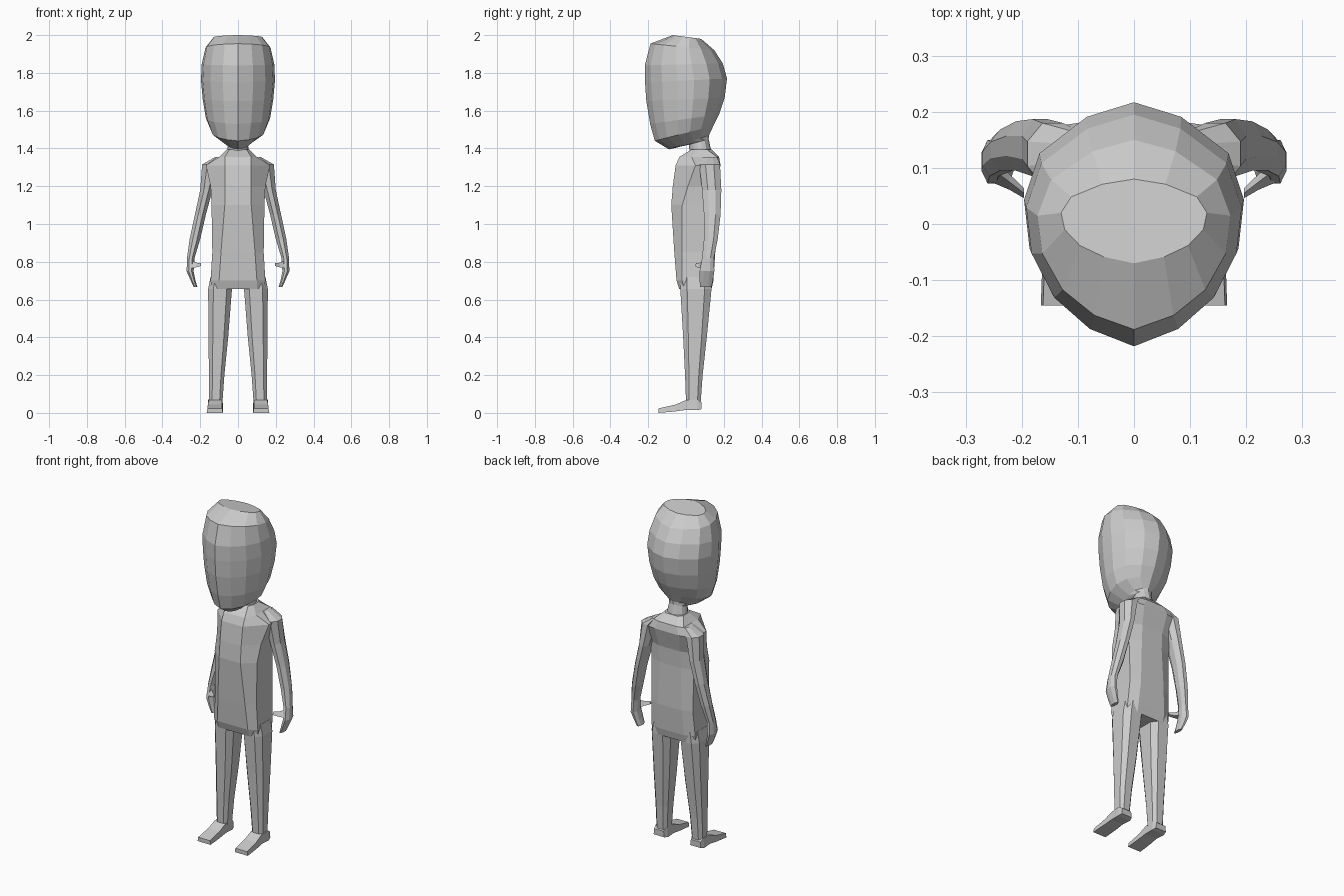
import bpy, bmesh

grey = bpy.data.materials.new("plain grey")
grey.diffuse_color = (0.6, 0.6, 0.6, 1)


def loft(name, rings, mirror=False):
    """Skin a list of equal-length point rings, closing both ends."""
    bm = bmesh.new()
    loops = [[bm.verts.new(p) for p in r] for r in rings]
    n = len(loops[0])
    for a, b in zip(loops, loops[1:]):
        for i in range(n):
            j = (i + 1) % n
            bm.faces.new((a[i], a[j], b[j], b[i]))
    bm.faces.new(loops[0])
    bm.faces.new(loops[-1])
    bmesh.ops.recalc_face_normals(bm, faces=bm.faces)
    me = bpy.data.meshes.new(name)
    bm.to_mesh(me)
    bm.free()
    me.materials.append(grey)
    ob = bpy.data.objects.new(name, me)
    bpy.context.collection.objects.link(ob)
    if mirror:
        ob.modifiers.new("mirror", 'MIRROR').use_mirror_merge = False
    return ob


# Head and neck: one egg-shaped outline, scaled and tilted per ring
HALF = [(0, 0), (.41, .075), (.74, .21), (.95, .4), (1, .6), (.86, .79), (.43, .94), (0, 1)]
OUTLINE = HALF + [(-x, t) for x, t in HALF[-2:0:-1]]


def head_ring(w, yf, yb, zf, zb):
    return [(w * u, yf + (yb - yf) * t, zf + (zb - zf) * t) for u, t in OUTLINE]


loft("head", [head_ring(*r) for r in [
    (.13, -.07, .08, 2.0, 1.98),
    (.172, -.188, .15, 1.955, 1.92),
    (.192, -.218, .195, 1.84, 1.85),
    (.196, -.217, .217, 1.75, 1.77),
    (.187, -.21, .205, 1.65, 1.67),
    (.170, -.19, .175, 1.53, 1.58),
    (.140, -.165, .145, 1.44, 1.52),
    (.070, -.09, .122, 1.395, 1.47),
    (.050, .015, .120, 1.42, 1.45),
    (.060, .02, .135, 1.37, 1.38)]])


# Torso: eight-sided sections (flat front, chamfer, side, flat back)
def torso_ring(z, fx, yf, w, ys, yt, bx, yb):
    half = [(fx, yf, z), (w, ys, z), (w, yt, z), (bx, yb, z)]
    return half + [(-x, y, h) for x, y, h in reversed(half)]


loft("torso", [torso_ring(*r) for r in [
    (1.395, .045, .03, .06, .06, .11, .04, .135),
    (1.355, .07, -.035, .10, .03, .165, .06, .175),
    (1.31, .07, -.055, .17, .05, .17, .08, .183),
    (1.20, .07, -.07, .145, .01, .13, .07, .155),
    (1.10, .07, -.078, .14, -.02, .125, .07, .15),
    (.85, .09, -.062, .136, -.02, .13, .08, .155),
    (.70, .10, -.05, .145, -.02, .12, .09, .145),
    (.655, .10, -.035, .14, -.01, .11, .09, .135)]])


# Limb section: a box with clipped corners
def box_ring(z, x0, x1, y0, y1, c=.3):
    dx, dy = (x1 - x0) * c, (y1 - y0) * c
    return [(x0 + dx, y0, z), (x1 - dx, y0, z), (x1, y0 + dy, z), (x1, y1 - dy, z),
            (x1 - dx, y1, z), (x0 + dx, y1, z), (x0, y1 - dy, z), (x0, y0 + dy, z)]


loft("arm", [box_ring(*r) for r in [
    (1.355, .085, .12, .09, .165),
    (1.315, .10, .19, .07, .18),
    (1.18, .135, .20, .085, .187),
    (1.05, .17, .228, .095, .183),
    (.92, .20, .256, .095, .168),
    (.82, .23, .27, .085, .148),
    (.75, .235, .272, .072, .15),
    (.70, .225, .25, .072, .142),
    (.667, .215, .235, .075, .135)]], True)

# Thumb: short tapered prong pointing inward and forward
loft("thumb", [[(x, y - w, z), (x, y + w, z), (x, y, z + h)] for x, y, z, w, h in [
    (.255, .10, .765, .025, .045),
    (.222, .075, .77, .014, .025),
    (.196, .055, .778, .009, .016)]], True)

loft("leg", [box_ring(*r, c=.22) for r in [
    (.72, .035, .145, -.03, .135),
    (.655, .032, .158, -.03, .135),
    (.40, .052, .156, -.015, .11),
    (.20, .072, .154, -.005, .088),
    (.06, .082, .152, 0, .078)]], True)

# Foot: sections run from heel to toe
loft("foot", [[(x0, y, z0), (x1, y, z0), (x1 - .004, y, z1), (x0 + .004, y, z1)]
              for y, x0, x1, z0, z1 in [
    (.083, .086, .156, .02, .055),
    (.06, .078, .162, .014, .07),
    (.0, .08, .16, .016, .068),
    (-.055, .08, .163, .008, .044),
    (-.145, .08, .166, 0, .024)]], True)
